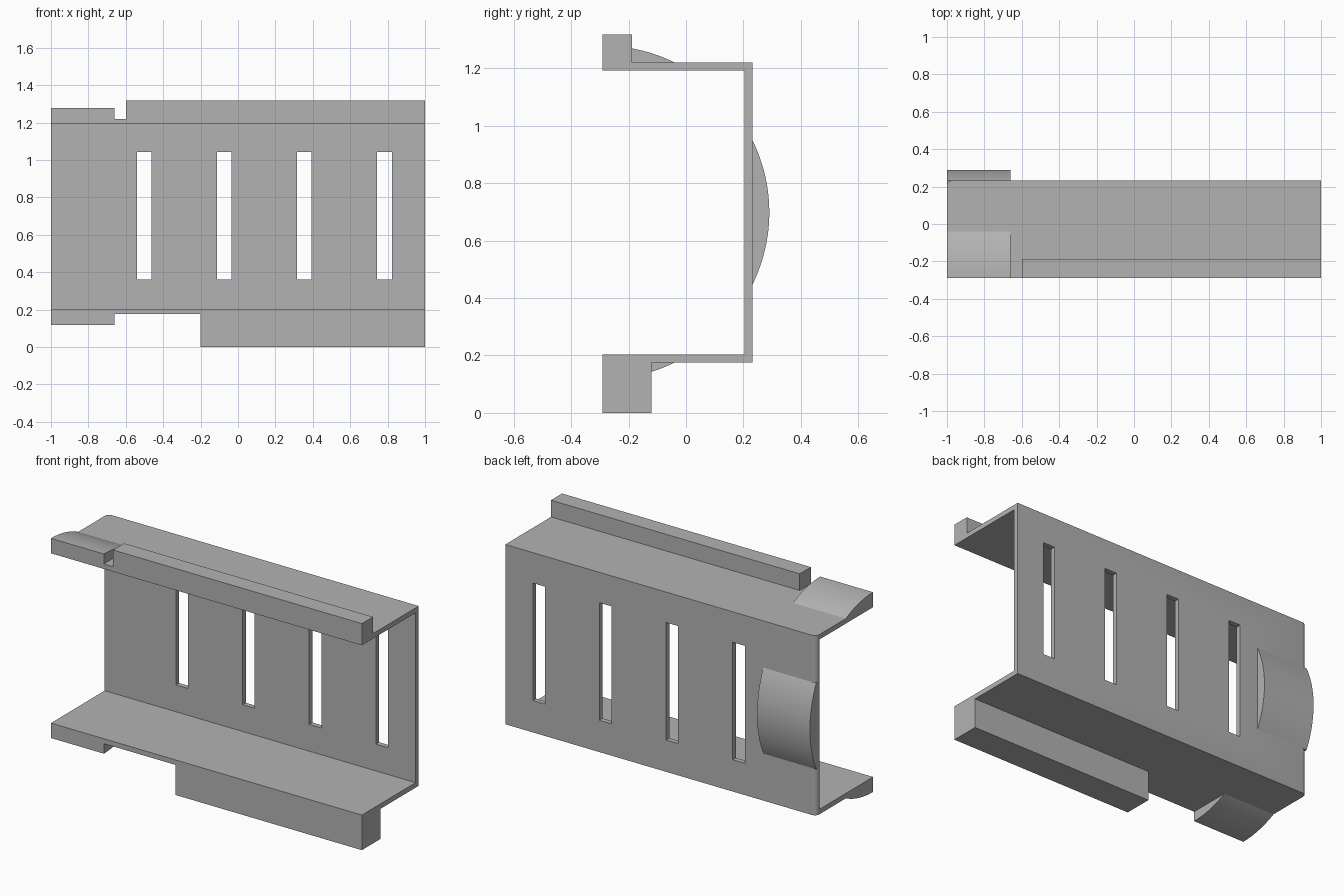
import bpy, bmesh, math
from mathutils import Vector

cube = bpy.data.objects.get("Cube")
if cube:
    bpy.data.objects.remove(cube, do_unlink=True)

grey = bpy.data.materials.new("plain grey")
grey.use_nodes = True
color = (0.45, 0.45, 0.45, 1)
grey.diffuse_color = color
grey.node_tree.nodes["Principled BSDF"].inputs["Base Color"].default_value = color

LEFT, FRONT, BACK = -1.0, -0.29, 0.232
BOTTOM, TOP, WALL = 0.175, 1.22, 0.029
TAB_END = -0.66


def extrude_x(name, profile, x0, x1, round_edge=0):
    """Extrude a (y, z) profile along x."""
    bm = bmesh.new()
    face = bm.faces.new([bm.verts.new((x0, y, z)) for y, z in profile])
    new = bmesh.ops.extrude_face_region(bm, geom=[face])["geom"]
    bmesh.ops.translate(bm, verts=[v for v in new if isinstance(v, bmesh.types.BMVert)],
                        vec=Vector((x1 - x0, 0, 0)))
    bmesh.ops.recalc_face_normals(bm, faces=bm.faces)
    if round_edge:
        edges = [e for e in bm.edges if all(
            abs(v.co.x - x0) < 1e-5 and abs(v.co.y - BACK) < 1e-5 for v in e.verts)]
        bmesh.ops.bevel(bm, geom=edges, offset=round_edge, segments=6,
                        profile=0.5, affect='EDGES')
    mesh = bpy.data.meshes.new(name)
    bm.to_mesh(mesh)
    bm.free()
    mesh.materials.append(grey)
    obj = bpy.data.objects.new(name, mesh)
    bpy.context.collection.objects.link(obj)
    return obj


def box(name, x0, x1, y0, y1, z0, z1):
    return extrude_x(name, [(y0, z0), (y1, z0), (y1, z1), (y0, z1)], x0, x1)


def activate(obj):
    bpy.ops.object.select_all(action='DESELECT')
    obj.select_set(True)
    bpy.context.view_layer.objects.active = obj


def smooth(obj):
    activate(obj)
    bpy.ops.object.shade_smooth_by_angle(angle=math.radians(25))


# C-shaped channel with one rounded rear edge
channel = extrude_x("channel", [
    (FRONT, BOTTOM), (BACK, BOTTOM), (BACK, TOP), (FRONT, TOP),
    (FRONT, TOP - WALL), (BACK - WALL, TOP - WALL),
    (BACK - WALL, BOTTOM + WALL), (FRONT, BOTTOM + WALL)], LEFT, 1, 0.028)

# Four tall slots through the back wall
for i in range(4):
    x = -0.502 + i * 0.4285
    cutter = box("slot_cutter", x - 0.039, x + 0.039, 0.1, 0.4, 0.36, 1.043)
    cutter.hide_render = True
    activate(channel)
    mod = channel.modifiers.new("slot", 'BOOLEAN')
    mod.operation = 'DIFFERENCE'
    mod.solver = 'EXACT'
    mod.object = cutter
    bpy.ops.object.modifier_apply(modifier=mod.name)
    bpy.data.objects.remove(cutter, do_unlink=True)
smooth(channel)

# Front rails above and below the channel
box("top_rail", -0.6, 1, FRONT, -0.188, TOP, 1.317)
box("bottom_rail", -0.2, 1, FRONT, -0.12, 0, BOTTOM)

# Shallow arc bumps that share one radius
HALF, RISE = 0.25, 0.058
RADIUS = (HALF ** 2 + RISE ** 2) / (2 * RISE)


def arc(start, end, steps):
    """Offsets along the chord paired with the arc height there."""
    for i in range(steps + 1):
        t = start + (end - start) * i / steps
        yield t, math.sqrt(RADIUS ** 2 - t ** 2) - RADIUS + RISE


for name, base, sign in (("top_bump", TOP, 1), ("bottom_bump", BOTTOM, -1)):
    points = [(FRONT, base)] + [(FRONT + t, base + sign * h) for t, h in arc(0, HALF, 16)]
    smooth(extrude_x(name, points, LEFT, TAB_END))

points = [(BACK + h, 0.698 + t) for t, h in arc(-HALF, HALF, 32)]
inner = BACK - 0.028
points += [(inner, 0.698 + HALF), (inner, 0.698 - HALF)]
smooth(extrude_x("back_bump", points, LEFT, TAB_END))
